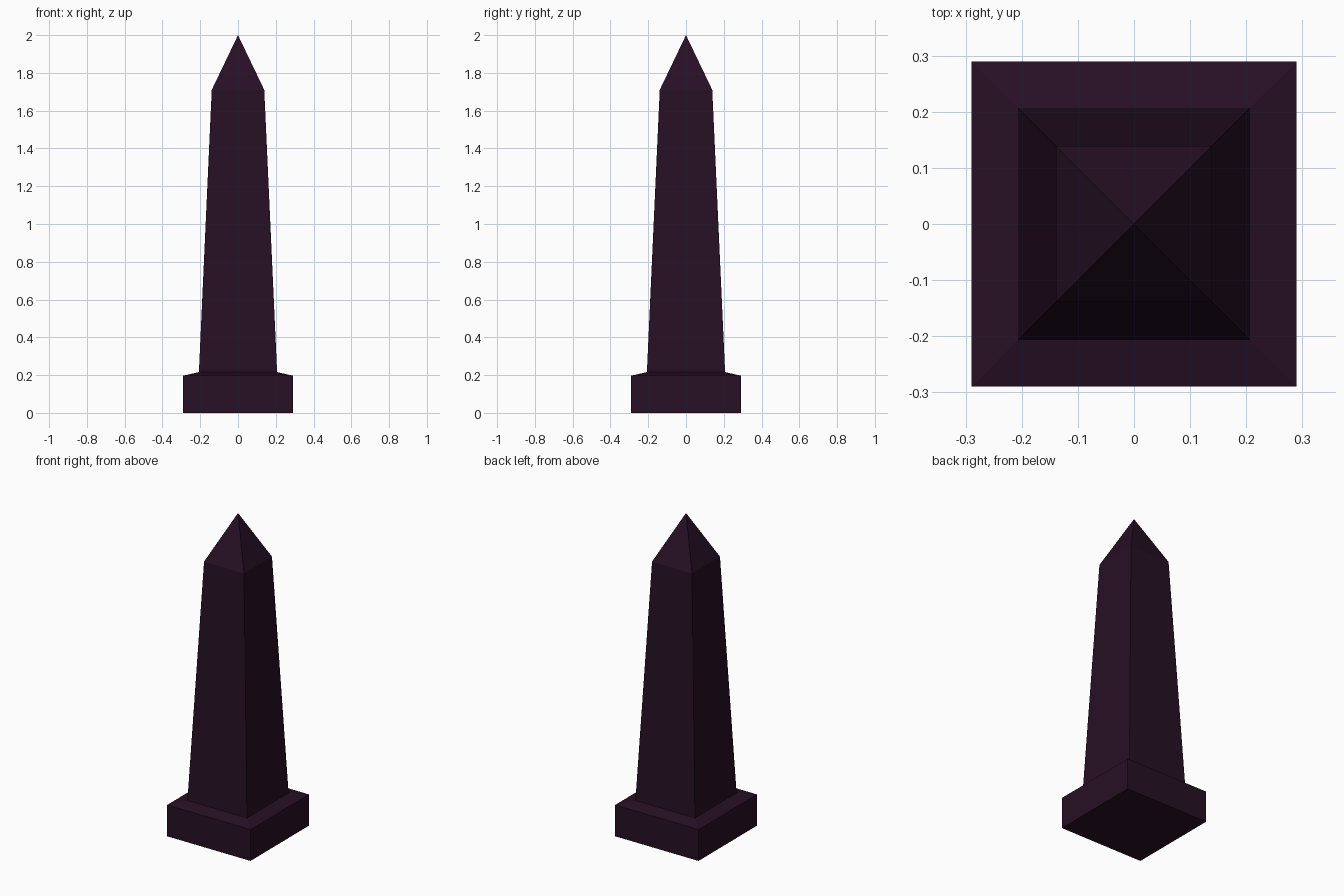
import bpy, bmesh

if "Cube" in bpy.data.objects:
    bpy.data.objects.remove(bpy.data.objects["Cube"])

stone = bpy.data.materials.new("dark plum stone")
stone.diffuse_color = (0.020, 0.005, 0.018, 1)
stone.use_nodes = True
stone.node_tree.nodes["Principled BSDF"].inputs["Base Color"].default_value = stone.diffuse_color


def square_tower(name, rings, apex=None, closed_bottom=True, closed_top=False):
    """Stack of square rings (half width, height), optionally closed by a point."""
    bm = bmesh.new()
    loops = [[bm.verts.new((sx * h, sy * h, z))
              for sx, sy in ((-1, -1), (1, -1), (1, 1), (-1, 1))]
             for h, z in rings]
    for lo, hi in zip(loops, loops[1:]):
        for i in range(4):
            j = (i + 1) % 4
            bm.faces.new((lo[i], lo[j], hi[j], hi[i]))
    if closed_bottom:
        bm.faces.new(loops[0][::-1])
    if closed_top:
        bm.faces.new(loops[-1])
    if apex is not None:
        tip = bm.verts.new((0, 0, apex))
        for i in range(4):
            bm.faces.new((loops[-1][i], loops[-1][(i + 1) % 4], tip))
    me = bpy.data.meshes.new(name)
    bm.to_mesh(me)
    bm.free()
    me.materials.append(stone)
    ob = bpy.data.objects.new(name, me)
    bpy.context.collection.objects.link(ob)
    return ob


# Plinth with a shallow sloped top, open where the shaft stands
square_tower("plinth", [(0.29, 0), (0.29, 0.197), (0.207, 0.216)])
# Tapered shaft with pyramid tip
square_tower("shaft", [(0.207, 0.216), (0.139, 1.71)], apex=2.0, closed_bottom=False)
